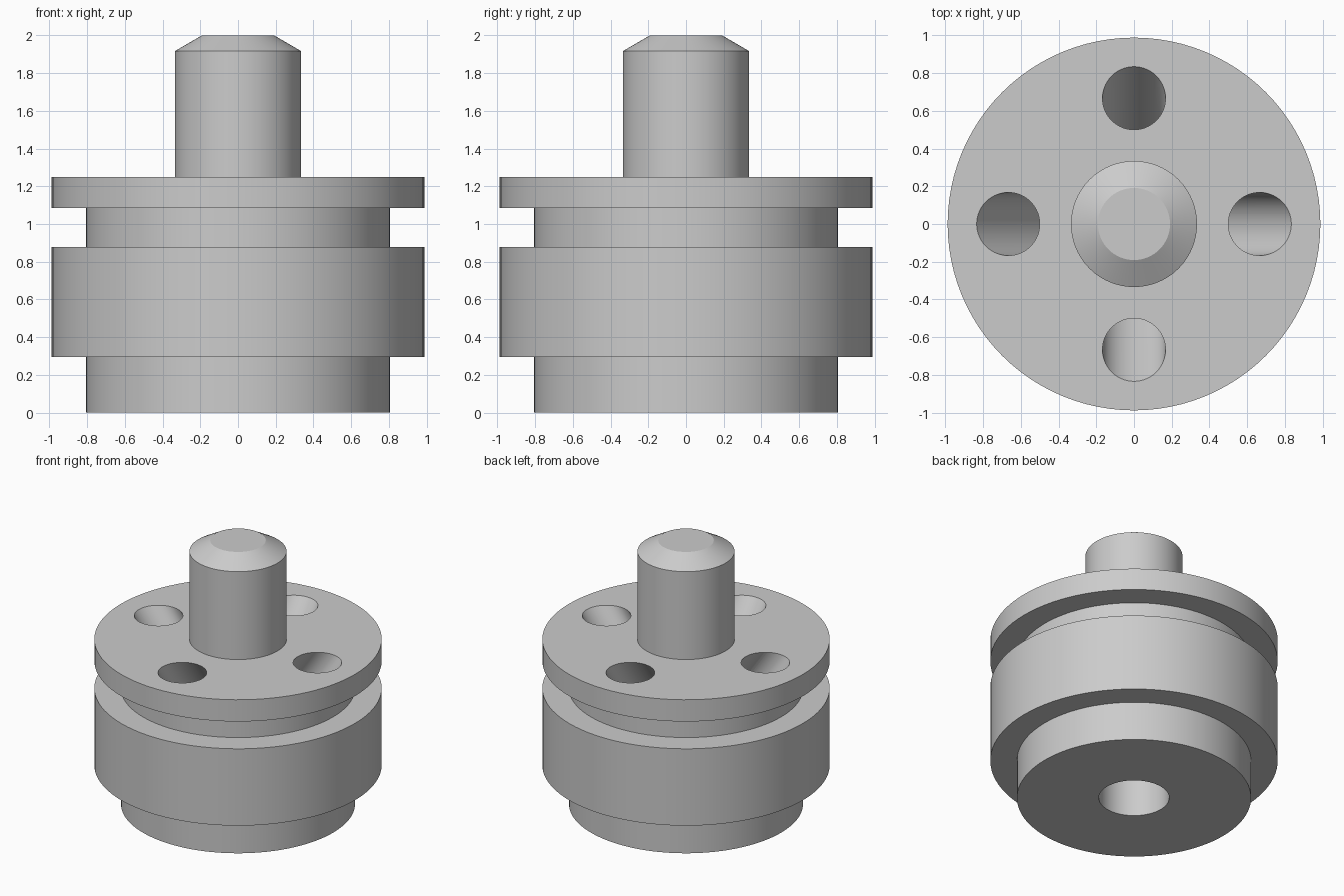
import bpy, bmesh, math
from mathutils import Matrix

default = bpy.data.objects.get("Cube")
if default:
    bpy.data.objects.remove(default, do_unlink=True)

SEGMENTS = 96
TOP = 1.25       # height of the flange top
MEET = 0.3       # height where the slanted ports meet the bore
PORT_X = 0.667   # distance of each port mouth from the axis

steel = bpy.data.materials.new("plain grey")
steel.use_nodes = True
grey = (0.6, 0.6, 0.6, 1)
steel.diffuse_color = grey
steel.node_tree.nodes["Principled BSDF"].inputs["Base Color"].default_value = grey


def add_object(name, bm):
    bmesh.ops.recalc_face_normals(bm, faces=bm.faces)
    mesh = bpy.data.meshes.new(name)
    bm.to_mesh(mesh)
    bm.free()
    mesh.materials.append(steel)
    obj = bpy.data.objects.new(name, mesh)
    bpy.context.collection.objects.link(obj)
    return obj


def turned(name, profile):
    """Solid of revolution from (radius, height) pairs, capped at both ends."""
    bm = bmesh.new()
    rings = []
    for r, z in profile:
        circle = bmesh.ops.create_circle(bm, segments=SEGMENTS, radius=r,
                                         matrix=Matrix.Translation((0, 0, z)))
        rings.append(circle["verts"])
    for low, high in zip(rings, rings[1:]):
        for i in range(SEGMENTS):
            j = (i + 1) % SEGMENTS
            bm.faces.new((low[i], low[j], high[j], high[i]))
    bm.faces.new(rings[0])
    bm.faces.new(rings[-1])
    return add_object(name, bm)


# Body with stepped base, groove, flange and chamfered stem
body = turned("valve_body", [
    (0.805, 0), (0.805, 0.295), (0.988, 0.295), (0.988, 0.878),
    (0.805, 0.878), (0.805, 1.085), (0.988, 1.085), (0.988, TOP),
    (0.334, TOP), (0.334, 1.917), (0.191, 2)])

# Central bore in the underside
cutters = [turned("bore_cutter", [(0.242, -0.1), (0.242, MEET)])]

# Four ports with round mouths, slanting down to the bore
slope = PORT_X / (TOP - MEET)
for k in range(4):
    port = turned("port_cutter", [(0.167, MEET - 0.04), (0.167, TOP + 0.1)])
    for v in port.data.vertices:
        v.co.x += slope * (v.co.z - MEET)
    port.data.transform(Matrix.Rotation(k * math.pi / 2, 4, "Z"))
    cutters.append(port)

# Cut the openings, then drop the cutters
bpy.ops.object.select_all(action="DESELECT")
body.select_set(True)
bpy.context.view_layer.objects.active = body
for cutter in cutters:
    cutter.hide_render = True
    cut = body.modifiers.new("cut", "BOOLEAN")
    cut.operation = "DIFFERENCE"
    cut.solver = "EXACT"
    cut.object = cutter
    bpy.ops.object.modifier_apply(modifier=cut.name)
    bpy.data.objects.remove(cutter, do_unlink=True)

bpy.ops.object.shade_smooth_by_angle(angle=math.radians(25))
